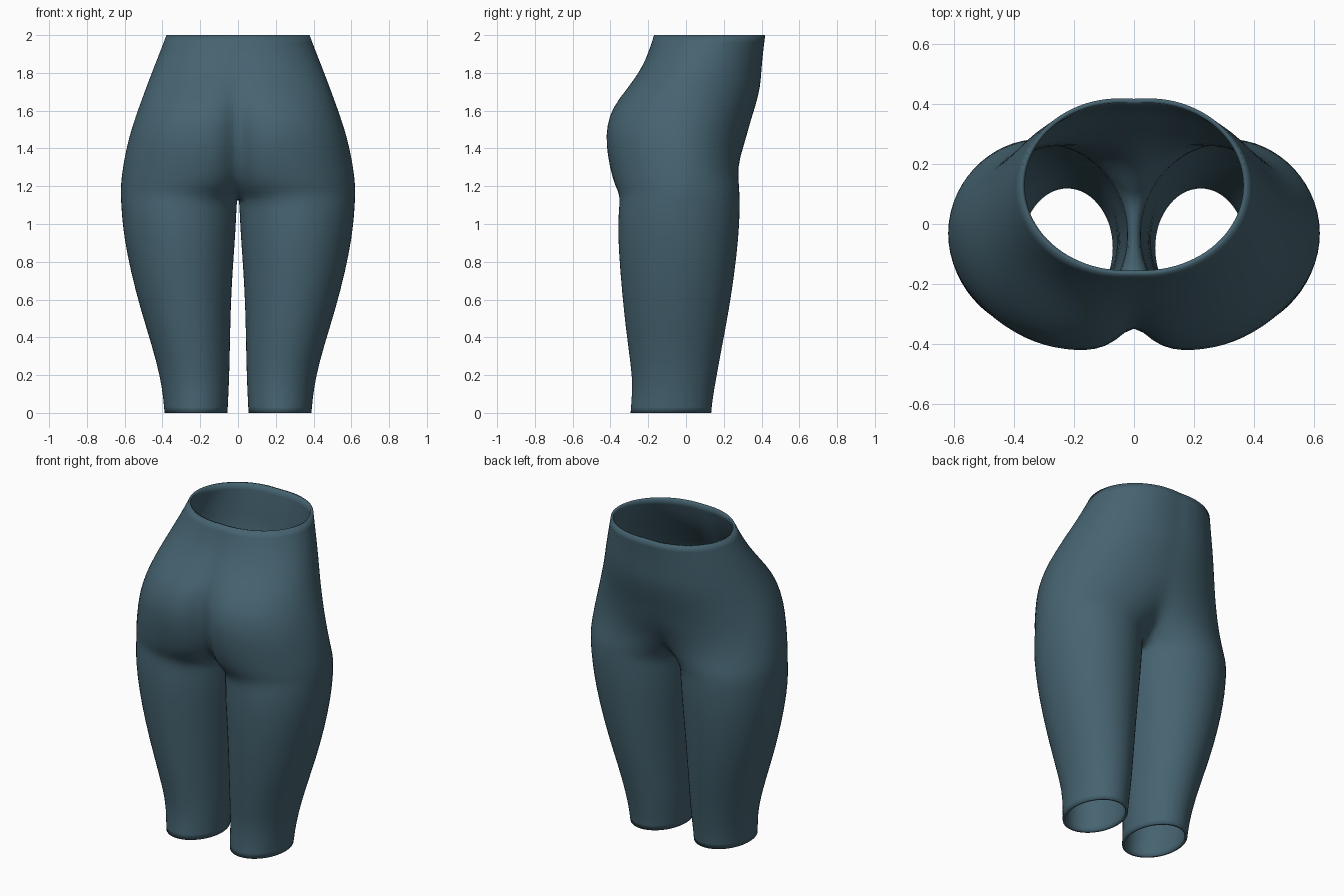
import bpy, bmesh
from math import acos, cos, sin, pi, exp, radians

cube = bpy.data.objects.get("Cube")
if cube:
    bpy.data.objects.remove(cube, do_unlink=True)

OUTER = 24   # segments around the outside of each half
INNER = 6    # extra points on the inside of the leg

# Leg sections: z, inner x, outer x, back y, front y
LEG = [
    (0.0, .055, .39, -.295, .135), (.06, .052, .395, -.29, .14),
    (.18, .046, .41, -.283, .16), (.35, .042, .455, -.308, .192),
    (.55, .038, .518, -.332, .23), (.75, .028, .57, -.35, .26),
    (.93, .014, .605, -.362, .28), (1.05, .008, .617, -.36, .286),
    (1.12, .005, .621, -.352, .286),
]
# Hip sections: z, half width, back y, front y, y of widest point,
# back lobe centre, front lobe centre, depth of rear cleft
HIPS = [
    (1.165, .623, -.358, .286, -.03, .28, .30, .05),
    (1.21, .622, -.383, .285, -.03, .24, .27, .07),
    (1.30, .612, -.405, .278, -.03, .20, .20, .07),
    (1.42, .588, -.425, .31, -.04, .18, .08, .06),
    (1.52, .56, -.422, .335, -.04, .17, .06, .055),
    (1.62, .525, -.39, .367, -.03, .15, .05, .03),
    (1.72, .488, -.31, .395, 0, .12, .05, .005),
    (1.82, .45, -.237, .40, .05, .08, .06, 0),
    (1.92, .41, -.195, .41, .10, .05, .05, 0),
    (2.0, .38, -.17, .42, .13, .03, .05, 0),
]


def leg_ring(z, xin, xout, back, front):
    """Closed oval: outer points back to front, then the inner points."""
    split = radians(145)
    angles = [split * (2 * j / OUTER - 1) for j in range(OUTER + 1)]
    gap = 2 * (pi - split)
    angles += [split + gap * (k + 1) / (INNER + 1) for k in range(INNER)]
    cx, cy = (xin + xout) / 2, (back + front) / 2
    return [(cx + (xout - xin) / 2 * cos(a), cy + (front - back) / 2 * sin(a), z)
            for a in angles]


def hip_ring(z, w, back, front, mid, lobe_b, lobe_f, cleft):
    """Open half section that starts and ends on the centre plane."""
    pts = []
    for j in range(OUTER + 1):
        t = 2 * j / OUTER - 1
        lobe, reach = (lobe_b, back - mid) if t < 0 else (lobe_f, front - mid)
        a = abs(t) * acos(-lobe / (w - lobe))
        x = max(0, lobe + (w - lobe) * cos(a))
        y = mid + reach * sin(a)
        if t < 0:
            y += cleft * exp(-(x / .05) ** 2)
        pts.append((0 if j in (0, OUTER) else x, y, z))
    return pts


def bridge(bm, low, high, closed):
    n = len(low)
    for j in range(n if closed else n - 1):
        k = (j + 1) % n
        bm.faces.new((low[j], low[k], high[k], high[j]))


bm = bmesh.new()
rings = [[bm.verts.new(p) for p in leg_ring(*row)] for row in LEG]
hips = [[bm.verts.new(p) for p in hip_ring(*row)] for row in HIPS]

# Crotch seam joins the inner leg points along the centre plane
front_y, back_y = hips[0][-1].co.y, hips[0][0].co.y
seam = [bm.verts.new((0, front_y + (back_y - front_y) * (k + 1) / (INNER + 1), 1.135))
        for k in range(INNER)]
rings.append(hips[0] + seam)

for low, high in zip(rings, rings[1:]):
    bridge(bm, low, high, True)
for low, high in zip(hips, hips[1:]):
    bridge(bm, low, high, False)
bmesh.ops.recalc_face_normals(bm, faces=bm.faces)
if max(bm.faces, key=lambda f: f.calc_center_median().x).normal.x < 0:
    bmesh.ops.reverse_faces(bm, faces=bm.faces)

mesh = bpy.data.meshes.new("leggings")
bm.to_mesh(mesh)
bm.free()
leggings = bpy.data.objects.new("leggings", mesh)
bpy.context.collection.objects.link(leggings)

# Mirror to both legs, smooth, then give the cloth its thickness
mirror = leggings.modifiers.new("mirror", "MIRROR")
mirror.use_clip = True
mirror.merge_threshold = .002
smooth = leggings.modifiers.new("smooth", "SUBSURF")
smooth.levels = smooth.render_levels = 1
cloth = leggings.modifiers.new("cloth", "SOLIDIFY")
cloth.thickness = .015
cloth.offset = -1

# Slate blue cloth
slate = bpy.data.materials.new("slate_blue_cloth")
slate.use_nodes = True
colour = (.06, .125, .163, 1)
slate.diffuse_color = colour
slate.node_tree.nodes["Principled BSDF"].inputs["Base Color"].default_value = colour
mesh.materials.append(slate)

bpy.context.view_layer.objects.active = leggings
leggings.select_set(True)
bpy.ops.object.shade_smooth_by_angle(angle=radians(50))
